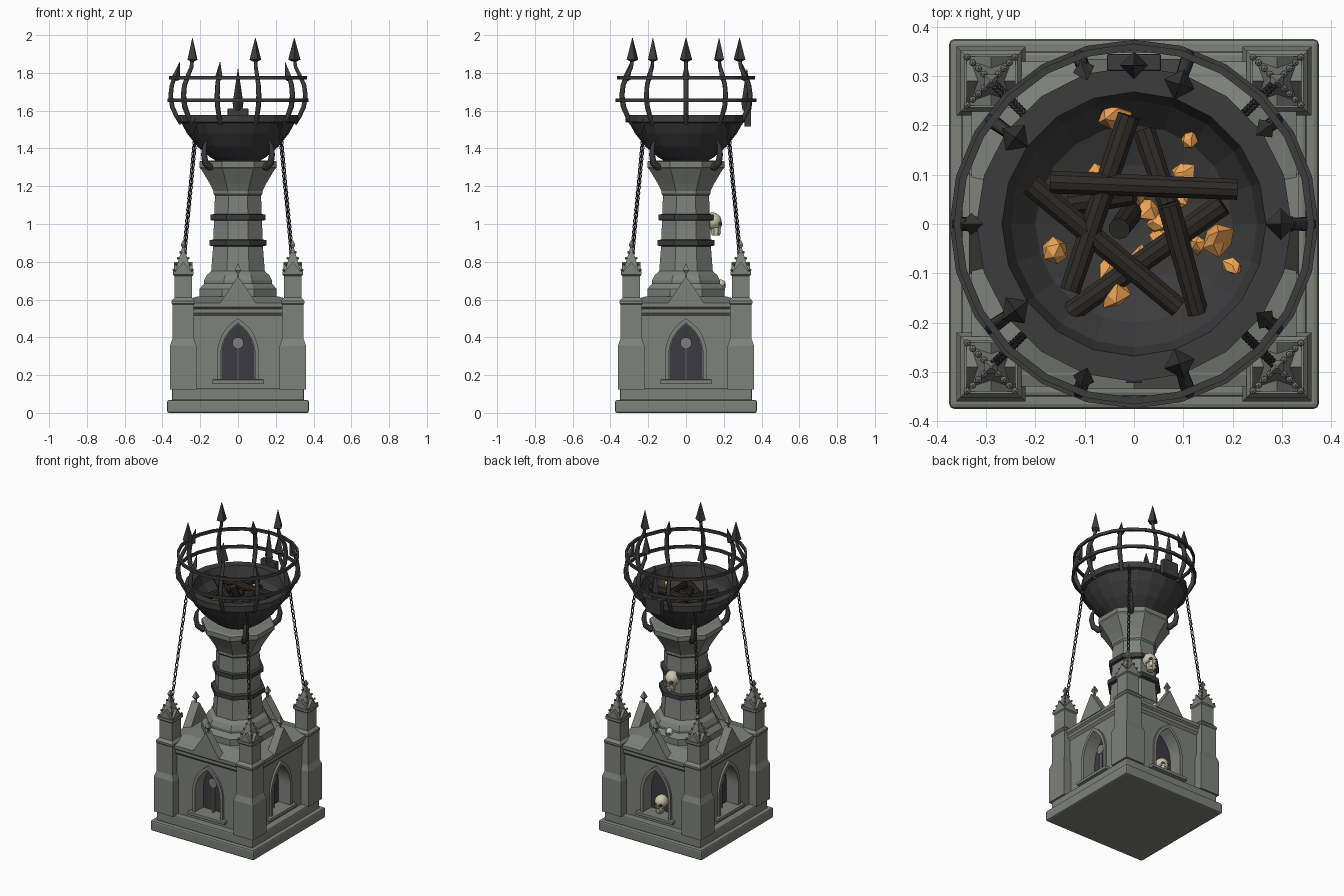
import bpy, bmesh, random
from math import pi, cos, sin, sqrt, radians
from mathutils import Matrix, Vector

if "Cube" in bpy.data.objects:
    bpy.data.objects.remove(bpy.data.objects["Cube"])

random.seed(4)

def mat(name, c):
    m = bpy.data.materials.new(name)
    m.diffuse_color = (*c, 1)
    m.use_nodes = True
    m.node_tree.nodes["Principled BSDF"].inputs["Base Color"].default_value = m.diffuse_color
    return m

STONE = mat("stone", (0.21, 0.22, 0.20))
IRON = mat("iron", (0.045, 0.045, 0.047))
DARK = mat("niche_shadow", (0.045, 0.042, 0.055))
BONE = mat("bone", (0.62, 0.56, 0.42))
WOOD = mat("charred_wood", (0.028, 0.024, 0.02))
EMBER = mat("ember", (0.87, 0.38, 0.09))
T, RZ = Matrix.Translation, lambda a: Matrix.Rotation(a, 4, 'Z')
QUARTERS = [RZ(k * pi / 2) for k in range(4)]

def finish(name, bm, m, M=Matrix(), smooth=False, bevel=0):
    bmesh.ops.recalc_face_normals(bm, faces=bm.faces)
    me = bpy.data.meshes.new(name)
    bm.to_mesh(me)
    bm.free()
    me.materials.append(m)
    if smooth:
        me.polygons.foreach_set("use_smooth", [True] * len(me.polygons))
    ob = bpy.data.objects.new(name, me)
    bpy.context.collection.objects.link(ob)
    ob.matrix_world = M
    if bevel:
        b = ob.modifiers.new("bevel", 'BEVEL')
        b.width, b.segments = bevel, 2
    return ob

def lathe(name, prof, n, m, M=Matrix(), flat=True, bevel=0):
    """Stack of n-sided rings (half width, z); flat turns a face to the front."""
    bm = bmesh.new()
    k, off = (1 / cos(pi / n), pi / n) if flat else (1, 0)
    rings = [[bm.verts.new((r * k * cos(off + 2 * pi * i / n), r * k * sin(off + 2 * pi * i / n), z))
              for i in range(n)] for r, z in prof]
    for a, b in zip(rings, rings[1:]):
        for i in range(n):
            bm.faces.new((a[i], a[(i + 1) % n], b[(i + 1) % n], b[i]))
    bm.faces.new(rings[0][::-1])
    bm.faces.new(rings[-1])
    return finish(name, bm, m, M, bevel=bevel)

def prism(name, pts, y0, y1, m, M=Matrix(), bevel=0):
    """Outline in x, z pushed from y0 to y1."""
    bm = bmesh.new()
    f = bm.faces.new([bm.verts.new((x, y0, z)) for x, z in pts])
    ex = bmesh.ops.extrude_face_region(bm, geom=[f])["geom"]
    bmesh.ops.translate(bm, vec=(0, y1 - y0, 0), verts=[v for v in ex if isinstance(v, bmesh.types.BMVert)])
    return finish(name, bm, m, M, bevel=bevel)

def box(name, x0, x1, y0, y1, z0, z1, m, M=Matrix(), bevel=0):
    return prism(name, [(x0, z0), (x1, z0), (x1, z1), (x0, z1)], y0, y1, m, M, bevel)

def ball(name, r, m, M, subdiv=2, smooth=True, jitter=0):
    bm = bmesh.new()
    bmesh.ops.create_icosphere(bm, subdivisions=subdiv, radius=r)
    for v in bm.verts:
        v.co *= 1 + random.uniform(-jitter, jitter)
    return finish(name, bm, m, M, smooth)

def tube(name, pts, r, m, M=Matrix(), radii=None, cyclic=False):
    cu = bpy.data.curves.new(name, 'CURVE')
    cu.dimensions, cu.bevel_depth, cu.bevel_resolution, cu.use_fill_caps = '3D', r, 1, True
    s = cu.splines.new('POLY')
    s.points.add(len(pts) - 1)
    for i, p in enumerate(pts):
        s.points[i].co = (*p, 1)
        s.points[i].radius = radii[i] if radii else 1
    s.use_cyclic_u = cyclic
    cu.materials.append(m)
    ob = bpy.data.objects.new(name, cu)
    bpy.context.collection.objects.link(ob)
    ob.matrix_world = M
    return ob

def arch(w, zs, h, z0, n=7):
    """Pointed arch outline, counter-clockwise from bottom left."""
    R = (h * h + w * w) / (2 * w)
    side = [(w - R + sqrt(R * R - (h * i / n) ** 2), zs + h * i / n) for i in range(n + 1)]
    side[-1] = (0, zs + h)
    return [(-w, z0), (w, z0)] + side + [(-x, z) for x, z in side[-2::-1]]

# stepped plinth
lathe("plinth_lower", [(.375, 0), (.375, .068)], 4, STONE, bevel=.01)
lathe("plinth_upper", [(.35, .065), (.35, .128)], 4, STONE, bevel=.008)

# square body with four pointed niches
body = lathe("body", [(.305, .125), (.305, .58), (.30, .59), (.22, .615)], 4, STONE)
for Q in QUARTERS:
    cut = prism("niche_cutter", arch(.09, .31, .165, .175), -.4, -.225, STONE, Q)
    cut.hide_render = True
    cut.hide_set(True)
    b = body.modifiers.new("niche", 'BOOLEAN')
    b.object, b.operation, b.solver = cut, 'DIFFERENCE', 'EXACT'
bpy.context.view_layer.update()
bpy.context.view_layer.objects.active = body
body.select_set(True)
for md in list(body.modifiers):
    bpy.ops.object.modifier_apply(modifier=md.name)
for ob in [o for o in bpy.data.objects if o.name.startswith("niche_cutter")]:
    bpy.data.objects.remove(ob)
lathe("cornice", [(.305, .515), (.318, .53), (.318, .55), (.33, .56), (.33, .582), (.305, .59)], 4, STONE)

# niche trim and gables on each face
for k, Q in enumerate(QUARTERS):
    prism("niche_back", arch(.088, .31, .163, .176), -.232, -.224, DARK, Q)
    outer, inner = arch(.11, .31, .19, .175), arch(.09, .31, .165, .175)
    for i in range(1, len(outer) - 1):
        prism("arch_trim", [outer[i], outer[i + 1], inner[i + 1], inner[i]], -.318, -.29, STONE, Q)
    prism("arch_trim", [outer[-1], outer[0], inner[0], inner[-1]], -.318, -.29, STONE, Q)
    box("sill", -.135, .135, -.335, -.235, .155, .176, STONE, Q, .004)
    if k != 2:
        box("mullion", -.006, .006, -.262, -.25, .175, .35, STONE, Q)
        lathe("tracery_disc", [(.03, -.008), (.03, .008)], 12, STONE,
              Q @ T((0, -.256, .37)) @ Matrix.Rotation(pi / 2, 4, 'X'))
    prism("gable", [(-.1, .575), (.1, .575), (0, .725)], -.335, -.28, STONE, Q)
    lathe("gable_finial", [(.006, .70), (.006, .74), (.016, .755), (.002, .79)], 4, STONE, Q @ T((0, -.307, 0)))

# corner buttresses with crocketed pinnacles
for Q in QUARTERS:
    C = Q @ T((.29, .29, 0))
    lathe("buttress", [(.07, .125), (.07, .355), (.058, .39), (.058, .575), (.062, .58), (.062, .592),
                       (.047, .61), (.047, .725), (.054, .732), (.054, .748)], 4, STONE, C)
    lathe("pinnacle", [(.042, .745), (.006, .875), (.013, .89), (.002, .915)], 4, STONE, C)
    for P in QUARTERS:
        prism("pinnacle_gable", [(-.045, .745), (.045, .745), (0, .80)], -.05, -.02, STONE, C @ P)
        for t in (.05, .3, .55, .8):
            r = .046 * (1 - t) + .005
            ball("crocket", .008, STONE, C @ P @ T((r, r, .75 + .125 * t)), 1, False)

# octagonal column
lathe("column", [(.205, .59), (.205, .655), (.18, .685), (.18, .70), (.165, .73), (.142, .75), (.132, .88),
                 (.122, 1.15), (.13, 1.16), (.13, 1.175), (.15, 1.215), (.195, 1.29), (.205, 1.30),
                 (.205, 1.33), (.19, 1.335)], 8, STONE)
for z, r in ((.90, .152), (1.035, .145)):
    lathe("column_band", [(r - .02, z - .018), (r, z - .014), (r, z + .014), (r - .02, z + .018)], 8, IRON)

# fire bowl
lathe("bowl", [(.10, 1.325), (.15, 1.355), (.215, 1.41), (.27, 1.48), (.30, 1.535), (.32, 1.54), (.32, 1.578),
               (.268, 1.578), (.25, 1.51), (.20, 1.45), (.12, 1.42), (.02, 1.41)], 20, IRON, flat=False)

# claws under the bowl
for Q in QUARTERS:
    tube("claw", [(.17, 0, 1.315), (.215, 0, 1.30), (.245, 0, 1.325), (.255, 0, 1.37), (.25, 0, 1.41), (.235, 0, 1.44)],
         .018, IRON, Q @ RZ(pi / 4), [1, 1.1, 1, .9, .6, .3])

# cage hoops and spikes
for z, r in ((1.655, .366), (1.775, .358)):
    lp = [(r - .006, z - .009), (r + .008, z - .009), (r + .008, z + .009), (r - .006, z + .009)]
    bm = bmesh.new()
    rings = [[bm.verts.new((a * cos(i * pi / 12), a * sin(i * pi / 12), h)) for a, h in lp] for i in range(24)]
    for i in range(24):
        for j in range(4):
            bm.faces.new((rings[i][j], rings[i - 1][j], rings[i - 1][j - 3], rings[i][j - 3]))
    finish("cage_hoop", bm, IRON)
for k in range(10):
    R = RZ(k * pi / 5)
    top = 1.87 if k % 2 == 0 else 1.77
    path = [(.30, 0, 1.53), (.325, 0, 1.57), (.348, 0, 1.62), (.357, 0, 1.68), (.35, 0, 1.735)]
    path += [(.325, 0, 1.79), (.305, 0, 1.83), (.298, 0, 1.88)] if k % 2 == 0 else [(.335, 0, 1.78)]
    tube("cage_spike", path, .013, IRON, R, [1, 1, 1.1, 1.1, 1, .9, .8, .7][:len(path)])
    x = .298 if k % 2 == 0 else .33
    tilt = Matrix.Rotation(0 if k % 2 == 0 else -.25, 4, 'Y')
    w = .023 if k % 2 == 0 else .016
    lathe("spike_head", [(.008, -.01), (w, 0), (.001, .115 if k % 2 == 0 else .09)], 4, IRON,
          R @ T((x, 0, top)) @ tilt @ RZ(pi / 4))

# cross-barred pike on the back rim
box("pike_socket", -.055, .055, .31, .345, 1.515, 1.612, IRON, bevel=.004)
lathe("pike", [(.016, 1.60), (.02, 1.64), (.001, 1.82)], 4, IRON, T((0, .322, 0)) @ RZ(pi / 4))

# chains from pinnacles to rim
bpy.ops.mesh.primitive_torus_add(major_segments=10, minor_segments=5, major_radius=.0115, minor_radius=.0038)
link = bpy.context.object
for Q in QUARTERS:
    bm = bmesh.new()
    a, b, n = Vector((.29, .29, .78)), Vector((.218, .218, 1.55)), 27
    rot = (b - a).to_track_quat('Z', 'Y').to_matrix().to_4x4()
    for i in range(n):
        p = a.lerp(b, i / (n - 1))
        tmp = link.data.copy()
        tmp.transform(T(p) @ rot @ RZ(pi / 4 + i % 2 * pi / 2) @ Matrix.Rotation(pi / 2, 4, 'X')
                      @ Matrix.Diagonal((.8, 1.35, 1, 1)))
        bm.from_mesh(tmp)
        bpy.data.meshes.remove(tmp)
    finish("chain", bm, IRON, Q)
bpy.data.objects.remove(link)

# skulls, all facing the back
for loc, s in (((0, .14, 1.0), 1), ((0, .255, .235), .9), ((-.01, .185, .675), .5)):
    S = T(loc) @ Matrix.Scale(s, 4)
    ball("skull_cranium", .046, BONE, S @ T((0, 0, .015)) @ Matrix.Diagonal((.95, 1.05, 1, 1)), 3)
    lathe("skull_face", [(.02, -.062), (.024, -.05), (.027, -.02), (.034, .0)], 8, BONE, S @ T((0, .018, 0)))
    box("skull_cheeks", -.036, .036, .0, .036, -.018, -.006, BONE, S, .004)
    for x in (-.018, .018):
        ball("skull_eye", .0125, DARK, S @ T((x, .038, .004)))
    prism("skull_nose", [(-.007, -.025), (.007, -.025), (0, -.008)], .04, .046, DARK, S)
    for i in range(-2, 3):
        box("skull_tooth", i * .008 - .003, i * .008 + .003, .03, .044, -.05, -.038, BONE, S)

# charred logs
logs = [(-.01, .22, 1.53, -.13, -.135, 1.51), (-.17, .085, 1.53, .21, .07, 1.53), (-.21, .08, 1.53, .09, -.17, 1.49),
        (.18, .04, 1.50, -.13, -.18, 1.46), (.02, .19, 1.49, .07, .04, 1.51), (.07, .04, 1.52, .13, -.18, 1.47),
        (-.13, .04, 1.47, .0, .06, 1.50), (.0, .03, 1.42, -.03, -.01, 1.56)]
for x0, y0, z0, x1, y1, z1 in logs:
    a, d = Vector((x0, y0, z0)), Vector((x1 - x0, y1 - y0, z1 - z0))
    lathe("log", [(.023, 0), (.021, d.length)], 10, WOOD, T(a) @ d.to_track_quat('Z', 'Y').to_matrix().to_4x4())

# glowing coals
coals = [(-.04, .215), (.11, .17), (-.16, -.055), (.2, -.085), (-.04, -.14), (.1, .1), (.13, -.04), (.01, -.07),
         (.05, 0), (.06, -.03), (.0, .05), (-.08, .1), (.09, .05), (.17, -.03), (-.05, -.09), (.03, .03)]
for x, y in coals:
    s = random.uniform(.02, .03)
    ball("coal", s, EMBER, T((x, y, 1.435 + .9 * (x * x + y * y) + random.uniform(0, .02)))
         @ Matrix.Rotation(random.uniform(0, 6), 4, (1, 1, random.random())), 1, False, .35)
